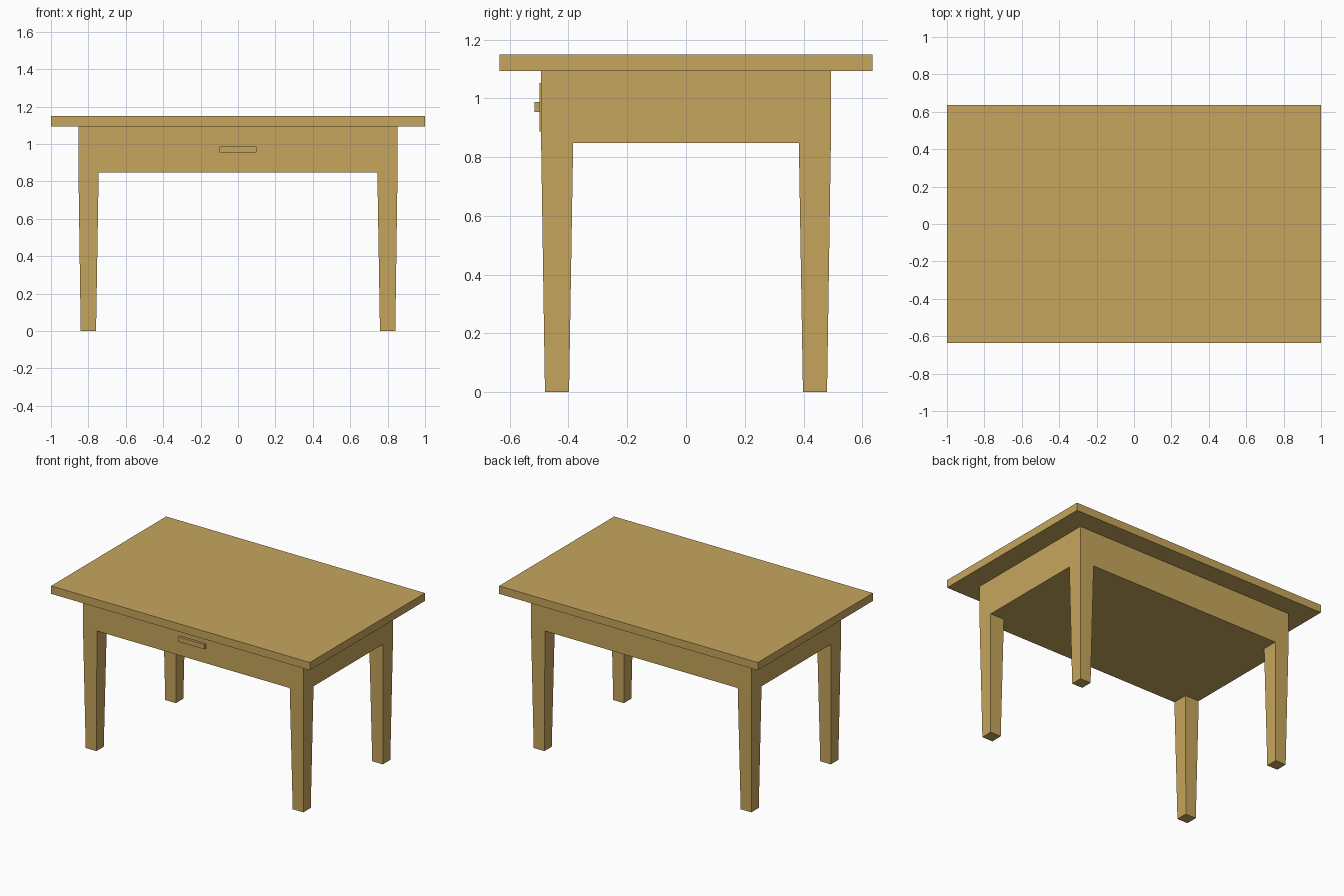
import bpy
import bmesh

if "Cube" in bpy.data.objects:
    bpy.data.objects.remove(bpy.data.objects["Cube"])

wood = bpy.data.materials.new("wood")
wood.diffuse_color = (0.57, 0.38, 0.11, 1)
wood.use_nodes = True
wood.node_tree.nodes["Principled BSDF"].inputs["Base Color"].default_value = wood.diffuse_color


def block(name, bottom, top, z0, z1):
    """Box between two rectangles (x0, x1, y0, y1); differing sizes give a taper."""
    bm = bmesh.new()
    bmesh.ops.create_cube(bm, size=1)
    for v in bm.verts:
        x0, x1, y0, y1 = top if v.co.z > 0 else bottom
        v.co = (x1 if v.co.x > 0 else x0,
                y1 if v.co.y > 0 else y0,
                z1 if v.co.z > 0 else z0)
    mesh = bpy.data.meshes.new(name)
    bm.to_mesh(mesh)
    bm.free()
    mesh.materials.append(wood)
    obj = bpy.data.objects.new(name, mesh)
    bpy.context.collection.objects.link(obj)
    return obj


def box(name, x0, x1, y0, y1, z0, z1):
    return block(name, (x0, x1, y0, y1), (x0, x1, y0, y1), z0, z1)


# Top and closed apron
box("table_top", -1, 1, -0.635, 0.635, 1.094, 1.149)
box("apron", -0.853, 0.853, -0.493, 0.493, 0.848, 1.094)

# Tapered legs, flush with the apron corners
def leg_section(sx, sy, x_in, x_out, y_in, y_out):
    return (*sorted((sx * x_in, sx * x_out)), *sorted((sy * y_in, sy * y_out)))


for sx, side in ((-1, "left"), (1, "right")):
    for sy, end in ((-1, "front"), (1, "back")):
        block(f"{end}_{side}_leg",
              leg_section(sx, sy, 0.759, 0.841, 0.398, 0.480),
              leg_section(sx, sy, 0.745, 0.853, 0.384, 0.493),
              0, 0.848)

# Drawer front and its bar handle
box("drawer_front", -0.455, 0.455, -0.498, -0.493, 0.888, 1.053)
box("drawer_handle", -0.1, 0.1, -0.515, -0.498, 0.954, 0.988)
